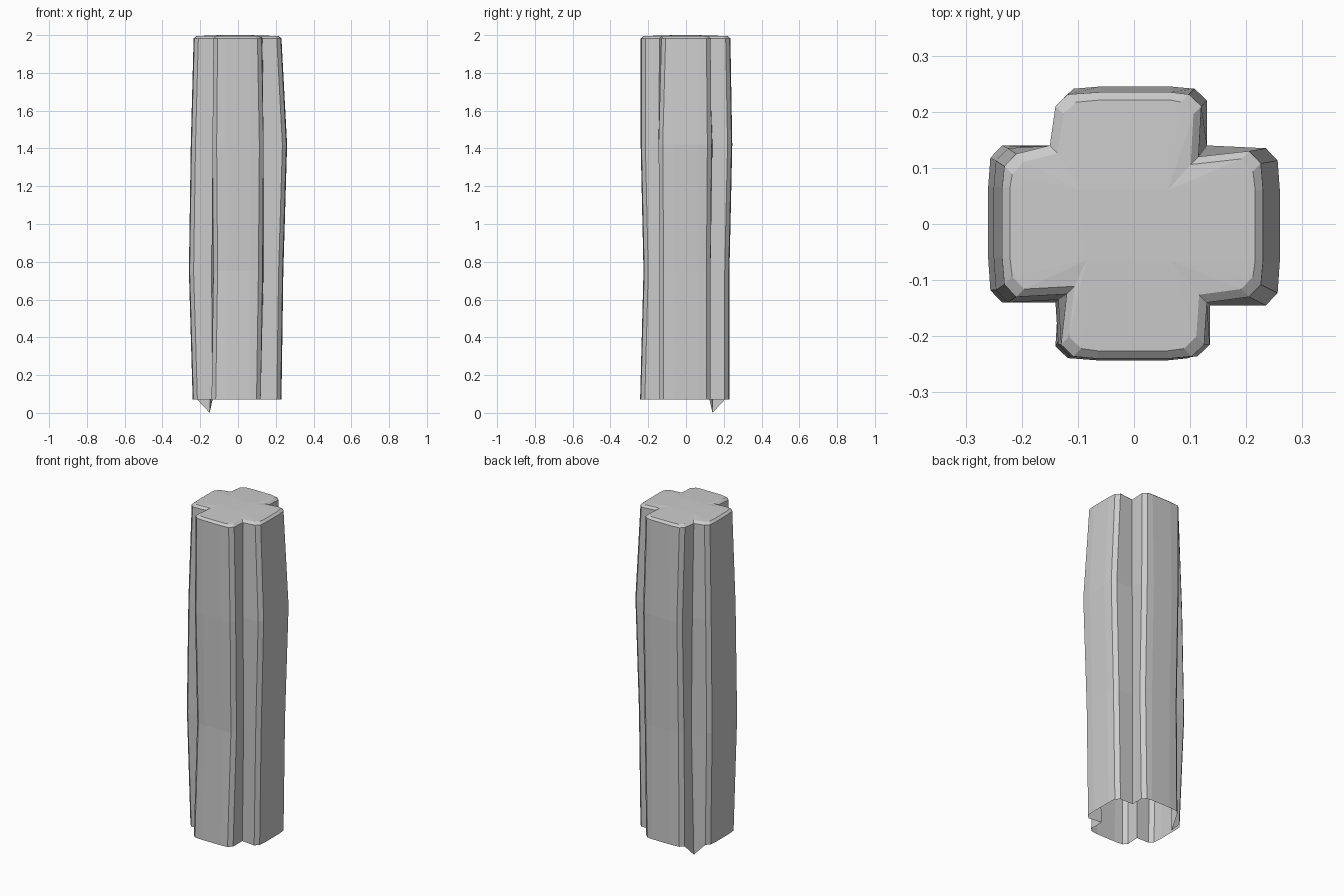
import bpy, bmesh

if "Cube" in bpy.data.objects:
    bpy.data.objects.remove(bpy.data.objects["Cube"])

# Each level: height, four arms (reach, low side, high side) going
# right, back, left, front, then the four inner corners between them.
LEVELS = [
    (0.07, [(.23, -.14, .13), (.23, -.12, .135), (.24, -.125, .135), (.243, -.14, .12)],
     [(.12, .13), (-.15, .14), (-.135, -.135), (.12, -.13)]),
    (0.75, [(.24, -.14, .13), (.23, -.13, .13), (.26, -.14, .14), (.225, -.13, .13)],
     [(.12, .13), (-.13, .135), (-.14, -.14), (.135, -.14)]),
    (1.42, [(.26, -.145, .135), (.245, -.13, .13), (.25, -.135, .14), (.24, -.135, .135)],
     [(.13, .14), (-.14, .14), (-.135, -.135), (.135, -.145)]),
    (1.983, [(.23, -.13, .13), (.235, -.12, .14), (.235, -.125, .13), (.24, -.13, .125)],
     [(.115, .12), (-.15, .14), (-.12, -.125), (.13, -.14)]),
]


def turn(u, v, k):
    """Rotate a point by k quarter turns."""
    for _ in range(k):
        u, v = -v, u
    return u, v


def outline(arms, inner, inset=0.0):
    """Plus-shaped outline with chamfered arm ends, 7 points per arm."""
    pts = []
    for k, (reach, lo, hi) in enumerate(arms):
        r, a, b = reach - inset, lo + inset, hi - inset
        local = [(r - .025, a), (r - .004, a + .022), (r, -.065),
                 (r, .06), (r - .004, b - .022), (r - .025, b)]
        pts += [turn(u, v, k) for u, v in local]
        x, y = inner[k]
        pts.append((x - inset * (1 if x > 0 else -1),
                    y - inset * (1 if y > 0 else -1)))
    return pts


bm = bmesh.new()
rings = []
for z, arms, inner in LEVELS:
    rings.append([bm.verts.new((x, y, z)) for x, y in outline(arms, inner)])

# chipped point hanging from the back left inner corner
rings[0][13].co.z = 0.0

# narrow bevel around the top
rings.append([bm.verts.new((x, y, 1.995))
              for x, y in outline(LEVELS[-1][1], LEVELS[-1][2], .014)])

# side walls, open at the bottom
n = len(rings[0])
for low, high in zip(rings, rings[1:]):
    for i in range(n):
        j = (i + 1) % n
        bm.faces.new((low[i], low[j], high[j], high[i]))

# slightly domed top: centre, four arms, four corner fills
top = rings[-1]
mid = [bm.verts.new((x, y, 2.0)) for x, y in
       [(.06, .06), (-.095, .06), (-.085, -.065), (.065, -.065)]]
bm.faces.new(mid)
for k in range(4):
    s = 7 * k
    c, prev = mid[k], mid[k - 1]
    bm.faces.new((prev, top[s + 2], top[s + 3], c))
    fan = [top[(s + i) % n] for i in range(3, 10)]
    for p, q in zip(fan, fan[1:]):
        bm.faces.new((c, p, q))

mesh = bpy.data.meshes.new("stone_pillar")
bm.to_mesh(mesh)
bm.free()
pillar = bpy.data.objects.new("stone_pillar", mesh)
bpy.context.collection.objects.link(pillar)
